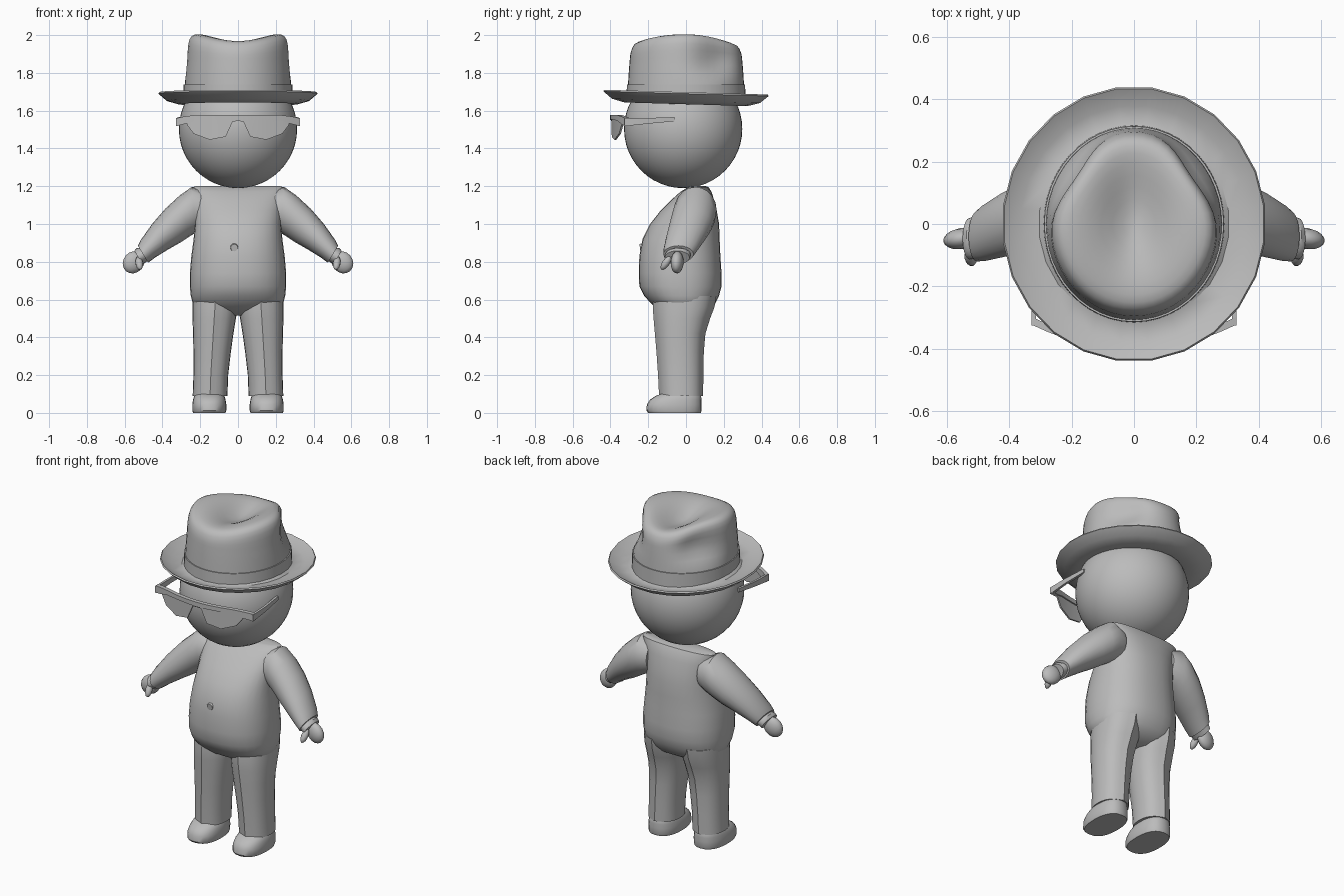
import bpy, bmesh, math
from mathutils import Vector, Matrix

if "Cube" in bpy.data.objects:
    bpy.data.objects.remove(bpy.data.objects["Cube"])

grey = bpy.data.materials.new("plain_grey")
grey.diffuse_color = (0.5, 0.5, 0.5, 1)
grey.use_nodes = True
grey.node_tree.nodes["Principled BSDF"].inputs["Base Color"].default_value = grey.diffuse_color


def finish(name, bm, angle=40):
    bmesh.ops.recalc_face_normals(bm, faces=bm.faces)
    me = bpy.data.meshes.new(name)
    bm.to_mesh(me)
    bm.free()
    me.materials.append(grey)
    ob = bpy.data.objects.new(name, me)
    bpy.context.collection.objects.link(ob)
    bpy.ops.object.select_all(action='DESELECT')
    ob.select_set(True)
    bpy.context.view_layer.objects.active = ob
    bpy.ops.object.shade_smooth_by_angle(angle=math.radians(angle))
    return ob


def loft(name, rings, closed=False, angle=40):
    """Skin a list of equal-length point rings; cap the ends or join last to first."""
    bm = bmesh.new()
    vs = [[bm.verts.new(p) for p in r] for r in rings]
    n = len(vs[0])
    pairs = list(zip(vs, vs[1:])) + ([(vs[-1], vs[0])] if closed else [])
    for a, b in pairs:
        for i in range(n):
            j = (i + 1) % n
            bm.faces.new((a[i], a[j], b[j], b[i]))
    if not closed:
        bm.faces.new(vs[0])
        bm.faces.new(vs[-1])
    return finish(name, bm, angle)


def oval(cx, hw, yf, yb, z, n=32, e=2.3, crease=0.0):
    """Horizontal superellipse between yf and yb, optionally pointed front and back."""
    pts = []
    for i in range(n):
        a = 2 * math.pi * i / n
        c, s = math.cos(a), math.sin(a)
        x = math.copysign(abs(c) ** (2 / e), c)
        y = math.copysign(abs(s) ** (2 / e), s)
        if i in (n // 4, 3 * n // 4):
            y *= 1 + crease
        pts.append((cx + hw * x, (yf + yb) / 2 + (yb - yf) / 2 * y, z))
    return pts


def ball(name, centre, radii, direction=(0, 0, 1), seg=24):
    bm = bmesh.new()
    bmesh.ops.create_uvsphere(bm, u_segments=seg, v_segments=seg // 2, radius=1)
    rot = Vector(direction).to_track_quat('Z', 'Y').to_matrix().to_4x4()
    bm.transform(Matrix.Translation(centre) @ rot @ Matrix.Diagonal((*radii, 1)))
    return finish(name, bm)


def smooth(a, b, v):
    t = min(1, max(0, (v - a) / (b - a)))
    return t * t * (3 - 2 * t)


# torso: height, half width, front y, back y
torso = [(.515, .10, -.08, .07), (.55, .21, -.15, .13), (.58, .24, -.185, .155),
         (.62, .25, -.222, .175), (.67, .255, -.247, .188), (.74, .255, -.25, .188),
         (.83, .247, -.247, .182), (.92, .235, -.23, .178), (1.0, .228, -.19, .175),
         (1.07, .23, -.135, .163), (1.13, .237, -.075, .148), (1.17, .24, -.03, .135),
         (1.195, .24, .01, .12), (1.2, .225, .03, .105)]
loft("torso", [oval(0, w, f, b, z) for z, w, f, b in torso])

# jacket button
bm = bmesh.new()
bmesh.ops.create_cone(bm, cap_ends=True, segments=12, radius1=.022, radius2=.019, depth=.012)
bm.transform(Matrix.Translation((-.02, -.238, .875)) @ Matrix.Rotation(math.radians(97), 4, 'X'))
finish("jacket_button", bm)

# head
ball("head", (0, -.015, 1.503), (.313, .313, .313), seg=48)

# limbs, built for each side
leg = [(.09, .148, .092, -.135, .083), (.2, .144, .092, -.14, .084), (.32, .137, .099, -.148, .086),
       (.42, .131, .107, -.156, .094), (.5, .126, .115, -.162, .118), (.56, .122, .120, -.165, .14),
       (.62, .12, .12, -.16, .15)]
shoe = [(0, .086, -.2, .078), (.012, .09, -.21, .083), (.045, .09, -.207, .083),
        (.07, .086, -.19, .082), (.09, .08, -.16, .08), (.105, .07, -.12, .07), (.12, .05, -.08, .05)]
# sleeve: upper x z, lower x z, centre y, half depth
sleeve = [(.17, 1.17, .17, .98, .05, .09), (.245, 1.196, .222, .955, .05, .112),
          (.31, 1.15, .255, .935, .042, .115), (.386, 1.08, .30, .905, .025, .113),
          (.455, 1.0, .365, .868, 0, .104), (.515, .915, .435, .825, -.028, .09),
          (.53, .885, .476, .795, -.04, .08)]
cuff = [(.51, .875, .468, .81, -.04, .066), (.537, .872, .49, .796, -.044, .068),
        (.549, .858, .505, .786, -.047, .066)]


def arm_ring(s, xu, zu, xl, zl, cy, hy, n=20):
    pts = []
    for i in range(n):
        a = 2 * math.pi * i / n
        k = (1 + math.cos(a)) / 2
        pts.append((s * (xl + (xu - xl) * k), cy + hy * math.sin(a), zl + (zu - zl) * k))
    return pts


for s, side in ((-1, "right"), (1, "left")):
    loft(side + "_trouser_leg",
         [oval(s * x, w, f, b, z, 24, 2.2, .07) for z, x, w, f, b in leg], angle=32)
    loft(side + "_shoe", [oval(s * .152, w, f, b, z, 24, 2.4) for z, w, f, b in shoe])
    loft(side + "_sleeve", [arm_ring(s, *r) for r in sleeve])
    loft(side + "_cuff", [arm_ring(s, *r) for r in cuff])
    ball(side + "_hand", (s * .553, -.047, .797), (.034, .055, .062), (s * .65, -.1, -.76), 16)
    ball(side + "_thumb", (s * .523, -.107, .793), (.02, .02, .042), (s * -.1, -.5, -.75), 12)

# glasses: columns of x, top z, bottom z following a curved front
cols = [(0, 1.575, 1.545), (.028, 1.575, 1.543), (.065, 1.575, 1.462), (.15, 1.575, 1.446),
        (.235, 1.573, 1.478), (.27, 1.57, 1.525)]
brow = [(0, 1.578, 1.55), (.07, 1.578, 1.552), (.15, 1.578, 1.552), (.23, 1.576, 1.547),
        (.28, 1.57, 1.53), (.328, 1.56, 1.518)]


def curved_plate(name, half, front, back):
    full = [(-x, t, b) for x, t, b in half[:0:-1]] + half
    rings = []
    for x, t, b in full:
        y = -.4 + .75 * x * x
        rings.append([(x, y + front, t), (x, y + front, b), (x, y + back, b), (x, y + back, t)])
    loft(name, rings, angle=25)


curved_plate("lenses", cols, .004, .014)
curved_plate("brow_bar", brow, -.003, .022)
for s, side in ((-1, "right"), (1, "left")):
    path = [(.322, -.325, 1.538, .02), (.32, -.2, 1.546, .015), (.306, -.06, 1.555, .011)]
    loft(side + "_temple", [[(s * (x + dx), y, z + dz * h) for dx, dz in
                            ((-.007, -1), (.007, -1), (.007, 1), (-.007, 1))]
                           for x, y, z, h in path], angle=25)

# hat brim: radius and height of a closed cross-section, dropping towards the back
section = [(.27, 1.69), (.31, 1.662), (.37, 1.667), (.425, 1.698), (.43, 1.69),
           (.385, 1.652), (.32, 1.634), (.27, 1.637)]
rings = []
for i in range(24):
    a = 2 * math.pi * (i + .5) / 24
    c, q = math.cos(a), math.sin(a)
    rings.append([(r * c * .985, r * q * 1.027, z - .03 * r * q) for r, z in section])
loft("hat_brim", rings, closed=True)


def crown_point(a, k, z, grow=0.0):
    """Crown surface with side pinches near the back and a teardrop dent on top."""
    x, y = (.285 * k + grow) * math.cos(a), (.311 * k + grow) * math.sin(a)
    pinch = math.exp(-((y - .19) / .12) ** 2) * smooth(1.74, 1.86, z)
    x *= 1 - pinch * (.27 - .07 * smooth(1.9, 1.97, z))
    top = smooth(1.86, 1.98, z)
    dent = .085 * math.exp(-(x / .11) ** 2 - ((y - .03) / .19) ** 2)
    return (x, y, z - top * (.035 * (y / .27) ** 2 + dent))


# hat crown: scale and height from brim to middle of the top
crown = [(1, 1.65), (.995, 1.7), (.985, 1.75), (.975, 1.8), (.965, 1.84), (.955, 1.88),
         (.948, 1.92), (.935, 1.955), (.91, 1.98), (.87, 1.996), (.81, 2.004), (.73, 2.007),
         (.62, 2.007), (.5, 2.006), (.38, 2.005), (.25, 2.004), (.13, 2.003), (.03, 2.003)]
N = 48
angles = [2 * math.pi * i / N for i in range(N)]
loft("hat_crown", [[crown_point(a, k, z) for a in angles] for k, z in crown], angle=60)

# hat band
band = [(.99, 1.655, 0), (.995, 1.655, .006), (.987, 1.738, .006), (.98, 1.738, -.002)]
loft("hat_band", [[crown_point(a, k, z, g) for a in angles] for k, z, g in band], closed=True)
